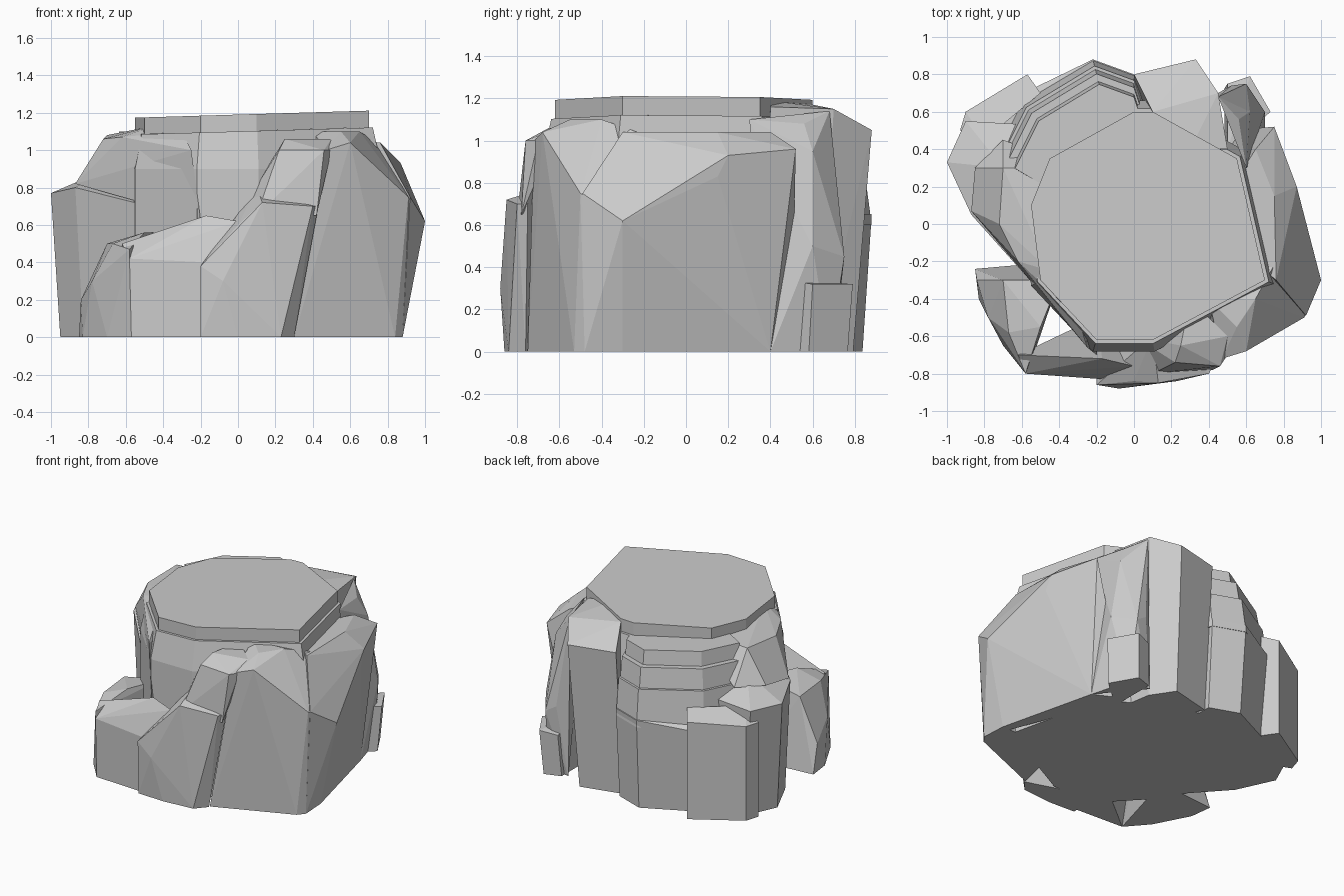
import bpy
import bmesh

cube = bpy.data.objects.get("Cube")
if cube:
    bpy.data.objects.remove(cube, do_unlink=True)

# One plain stone colour for the whole boulder
stone = bpy.data.materials.new("grey stone")
stone.use_nodes = True
stone.diffuse_color = (.6, .6, .6, 1)
stone.node_tree.nodes["Principled BSDF"].inputs["Base Color"].default_value = stone.diffuse_color


def chunk(name, points):
    """One faceted boulder piece: the convex hull of its corner points."""
    bm = bmesh.new()
    for point in points:
        bm.verts.new(point)
    hull = bmesh.ops.convex_hull(bm, input=bm.verts[:])
    spare = {element for element in hull["geom_interior"] + hull["geom_unused"]
             if isinstance(element, bmesh.types.BMVert)}
    bmesh.ops.delete(bm, geom=list(spare), context="VERTS")
    bmesh.ops.dissolve_limit(bm, angle_limit=.03, verts=bm.verts[:], edges=bm.edges[:])
    bmesh.ops.recalc_face_normals(bm, faces=bm.faces[:])
    mesh = bpy.data.meshes.new(name)
    bm.to_mesh(mesh)
    bm.free()
    mesh.materials.append(stone)
    piece = bpy.data.objects.new(name, mesh)
    bpy.context.collection.objects.link(piece)


def ring(outline, height, scale=1, tilt=0):
    """Lift a scaled flat outline to a height, tilted along x."""
    return [(x * scale, y * scale, height + tilt * x) for x, y in outline]


def slab(name, outline, low, high, taper=.96):
    """A ledge whose upper outline is slightly drawn in."""
    chunk(name, ring(outline, low) + ring(outline, high, taper))


def pillar(name, crown, foot=1):
    """A rock column: crown corners dropped to the ground, the foot drawn in or out."""
    base = [(x * foot, y * foot, 0) for x, y, z in crown]
    chunk(name, crown + base)


# Central mass with the flat plateau on top
plateau = [(-.55, .1), (-.45, .35), (0, .6), (.1, .6), (.55, .35),
           (.7, -.3), (.1, -.62), (-.2, -.62), (-.5, -.3)]
slab_top, slab_low, slope = 1.19, 1.1, .03
chunk("plateau_cap", ring(plateau, slab_top, tilt=slope) + ring(plateau, slab_low, tilt=slope))
chunk("core", ring(plateau, slab_low, 1.03, slope) + ring(plateau, .9, 1.1) + ring(plateau, 0, 1.1))

# Left wall and the shoulder standing above it
pillar("left_wall", [(-1, .33, .77), (-.9, .55, .77), (-.87, .05, .8),
                     (-.2, -.7, .63), (-.7, .3, .9), (0, .5, .8)], foot=.95)
chunk("left_shoulder", [
    (-.87, .07, .82), (-.85, .3, .85), (-.7, .45, .85), (-.2, -.7, .63),
    (-.72, 0, 1.06), (-.7, .3, 1.08), (-.62, -.2, 1.07), (-.25, -.66, 1),
    (-.3, -.5, 1.1), (-.45, -.25, 1.13), (-.3, .3, 1.1)])

# Stepped ledges at the back left
ledge = [(-.75, .35), (-.6, .65), (-.22, .88), (0, .8), (.1, .5), (-.5, .2)]
slab("lower_ledge", ledge, .6, .86)
slab("middle_ledge", ring_outline := [(x * .95, y * .95) for x, y in ledge], .8, 1)
slab("upper_ledge", [(x * .93, y * .93) for x, y in ring_outline], .9, 1.1)
pillar("back_wall", [(-.85, .5, .6), (-.55, .72, .6), (-.22, .88, .65),
                     (0, .8, .65), (0, .3, .7)], foot=.95)
pillar("back_left_block", [(-.93, .5, .68), (-.9, .6, .68), (-.57, .8, .7),
                           (-.5, .7, .75), (-.8, .45, .75)])

# Back column rising almost to the plateau
pillar("back_column", [
    (0, .8, 1.05), (.33, .88, 1.05), (.45, .7, 1.15),
    (.1, .6, 1.17), (.3, .4, 1.19), (.5, .4, 1.16)], foot=.9)
chunk("back_corner", [
    (.45, .7, 0), (.62, .68, 0), (.7, .4, 0), (.52, .74, .5), (.6, .75, .45), (.7, .6, .5),
    (.45, .68, 1.14), (.56, .56, 1.08), (.62, .6, .95), (.6, .3, 1.1)])
pillar("corner_block", [(.5, .75, .3), (.62, .79, .32), (.73, .6, .32), (.5, .4, .35)], foot=.97)

# Broad right wall with sloping upper facets
chunk("right_wall", [
    (.88, -.48, 0), (.87, -.3, 0), (.77, 0, 0), (.7, .4, 0), (.5, .5, 0),
    (.92, -.49, .75), (1, -.3, .62), (.88, .15, .83), (.87, .2, .93), (.75, .52, .96),
    (.76, -.3, 1.04), (.75, .15, 1.04), (.65, .4, 1.04), (.4, 0, 1.04)])

# Front right buttress
chunk("front_right_buttress", [
    (.3, -.75, 0), (.84, -.53, 0), (.88, -.48, 0), (.87, -.3, 0), (.4, -.3, 0),
    (.47, -.72, 1), (.6, -.68, 1.04), (.91, -.5, .75), (1, -.3, .62),
    (.55, -.55, 1.1), (.65, -.4, 1.1), (.76, -.2, 1.03), (.4, -.4, 1.1)])

# Front column, its broken step and the block above
chunk("front_column", [
    (-.2, -.85, 0), (0, -.86, 0), (.23, -.84, 0), (.3, -.76, 0), (-.2, -.6, 0),
    (-.2, -.86, .38), (-.08, -.88, .3), (0, -.84, .6), (.13, -.85, .72),
    (.4, -.8, .7), (.43, -.75, .7), (.1, -.6, .8)])
chunk("front_upper_block", [
    (.1, -.8, .65), (.42, -.78, .65), (0, -.6, .65), (.22, -.74, 1), (.46, -.76, 1),
    (.5, -.7, 1), (.25, -.65, 1.06), (.5, -.6, 1.06), (.3, -.4, 1.06)])

# Low rubble at the front left
chunk("front_left_block", [
    (-.85, -.24, 0), (-.83, -.4, 0), (-.7, -.65, 0), (-.57, -.8, 0), (-.4, -.2, 0),
    (-.84, -.3, .2), (-.78, -.5, .3), (-.67, -.58, .5), (-.58, -.8, .47),
    (-.7, -.3, .5), (-.5, -.55, .56), (-.4, -.3, .56)])
chunk("front_left_ramp", [
    (-.57, -.8, 0), (-.36, -.76, 0), (-.2, -.82, 0), (-.2, -.5, 0),
    (-.58, -.8, .42), (-.62, -.7, .5), (-.43, -.74, .53),
    (-.17, -.72, .65), (0, -.76, .62), (-.16, -.83, .4)])
